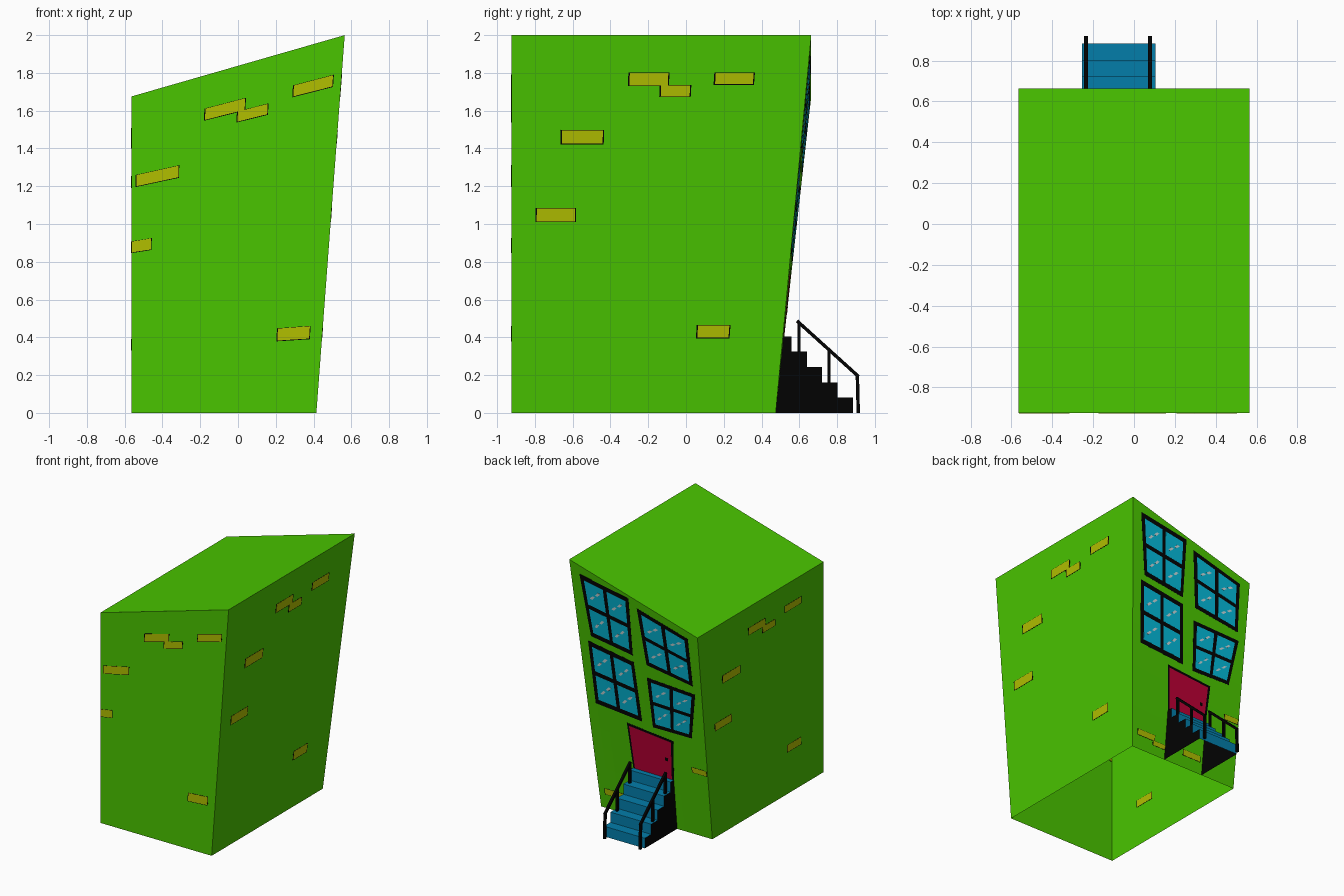
import bpy, bmesh
from mathutils import Vector

if "Cube" in bpy.data.objects:
    bpy.data.objects.remove(bpy.data.objects["Cube"])

def material(name, rgb):
    m = bpy.data.materials.new(name)
    m.diffuse_color = (*rgb, 1)
    m.use_nodes = True
    m.node_tree.nodes["Principled BSDF"].inputs["Base Color"].default_value = m.diffuse_color
    return m

GREEN = material("wall_green", (0.068, 0.56, 0.0))
YELLOW = material("brick_yellow", (0.44, 0.52, 0.0))
BLACK = material("black", (0.0006, 0.0006, 0.0006))
GLASS = material("glass_blue", (0.001, 0.48, 0.68))
GLINT = material("glint_grey", (0.55, 0.68, 0.70))
STEP = material("step_blue", (0.001, 0.205, 0.40))
RED = material("door_red", (0.50, 0.0, 0.035))

def finish(name, bm, *mats):
    me = bpy.data.meshes.new(name)
    bm.to_mesh(me)
    bm.free()
    ob = bpy.data.objects.new(name, me)
    bpy.context.collection.objects.link(ob)
    for m in mats:
        me.materials.append(m)
    return ob

def bilinear(q, u, v):
    a, b, c, d = (Vector(p) for p in q)
    return (a * (1 - u) + b * u) * (1 - v) + (d * (1 - u) + c * u) * v

def add_sheet(bm, quad, n=1):
    g = [[bm.verts.new(bilinear(quad, i / n, j / n)) for i in range(n + 1)] for j in range(n + 1)]
    for j in range(n):
        for i in range(n):
            bm.faces.new((g[j][i], g[j][i + 1], g[j + 1][i + 1], g[j + 1][i]))

# wall quads: bottom left, bottom right, top right, top left, seen from outside
XL, XB, XT, YF, YB, YT, ZL, ZR = -0.565, 0.415, 0.565, -0.925, 0.475, 0.663, 1.675, 2.0
a, b, c, d = (XL, YF, 0), (XB, YF, 0), (XB, YB, 0), (XL, YB, 0)
e, f, g, h = (XL, YF, ZL), (XT, YF, ZR), (XT, YT, ZR), (XL, YT, ZL)
FRONT, RIGHT, BACK, LEFT, ROOF = (a, b, f, e), (b, c, g, f), (c, d, h, g), (d, a, e, h), (e, f, g, h)

# crooked building shell, open underneath; the twisted back is a fine grid
bm = bmesh.new()
for q in (FRONT, RIGHT, LEFT, ROOF):
    add_sheet(bm, q)
add_sheet(bm, BACK, 12)
finish("building_walls", bm, GREEN)

def on_wall(quad):
    return lambda p: bilinear(quad, p[0], p[1])

def on_back(p):
    # (x, z) to a point on the leaning back wall
    s = t = 0.5
    for _ in range(12):
        t = p[1] / (ZL + (ZR - ZL) * s)
        s = (p[0] - XL) / (XB - XL + (XT - XB) * t)
    return Vector((p[0], YB + (YT - YB) * t, p[1]))

def add_plate(bm, surf, corners, thick, n=1):
    # thin plate set into the wall so it shows on both sides
    c2 = [(*p, 0) for p in corners]
    P = [surf(p) for p in corners]
    nrm = (P[2] - P[0]).cross(P[3] - P[1]).normalized() * thick / 2
    A, B = ([[bm.verts.new(surf(bilinear(c2, i / n, j / n)) + nrm * sgn)
              for i in range(n + 1)] for j in range(n + 1)] for sgn in (1, -1))
    for j in range(n):
        for i in range(n):
            bm.faces.new((A[j][i], A[j][i + 1], A[j + 1][i + 1], A[j + 1][i]))
            bm.faces.new((B[j][i], B[j + 1][i], B[j + 1][i + 1], B[j][i + 1]))
    def rim(G):
        return G[0][:-1] + [r[n] for r in G[:-1]] + G[n][:0:-1] + [r[0] for r in G[:0:-1]]
    ra, rb = rim(A), rim(B)
    for k in range(len(ra)):
        m = (k + 1) % len(ra)
        bm.faces.new((ra[k], rb[k], rb[m], ra[m]))

def rect(u0, u1, v0, v1):
    return [(u0, v0), (u1, v0), (u1, v1), (u0, v1)]

# loose bricks with a thin dark edge, same layout on three walls
bricks = [(.685, .80, .199, .232), (.09, .225, .507, .541), (.175, .315, .713, .748),
          (.40, .53, .867, .90), (.508, .606, .838, .867), (.69, .818, .87, .90)]
THIN, MID, THICK = 0.0016, 0.0028, 0.004
face, edge = bmesh.new(), bmesh.new()
for quad, scale, off in ((FRONT, 1.45, -0.228), (RIGHT, 1, 0), (LEFT, 1, 0)):
    for u0, u1, v0, v1 in bricks:
        u0, u1 = max(u0 * scale + off, 0.001), u1 * scale + off
        add_plate(face, on_wall(quad), rect(u0, u1, v0, v1), MID)
        add_plate(edge, on_wall(quad), rect(max(u0 - .005, 0.0005), u1 + .004, v0 - .002, v1 + .001), THIN)
for x0, x1, z0, z1 in ((-.43, -.555, .52, .56), (.37, .21, .115, .16), (.22, .07, .08, .115), (-.07, -.23, .1, .145)):
    add_plate(face, on_back, rect(x0, x1, z0, z1), MID)
    add_plate(edge, on_back, rect(x0 + .005, x1 - .004, z0 - .003, z1 + .002), THIN)
finish("bricks", face, YELLOW)
finish("brick_edges", edge, BLACK)

# crooked windows: (x, z) corners bottom left, bottom right, top right, top left
windows = [[(.41, 1.41), (.04, 1.355), (.045, 1.825), (.48, 1.905)],
           [(-.08, 1.31), (-.49, 1.25), (-.475, 1.64), (-.025, 1.765)],
           [(.405, .857), (-.005, .82), (.035, 1.30), (.44, 1.365)],
           [(-.10, .80), (-.445, .805), (-.505, 1.185), (-.075, 1.205)]]
def sub(q, corners):
    q3 = [(*p, 0) for p in q]
    return [tuple(bilinear(q3, *p)[:2]) for p in corners]

frame, glass, glint = bmesh.new(), bmesh.new(), bmesh.new()
for w in windows:
    add_plate(frame, on_back, w, THIN, 4)
    for u in (.075, .54):
        for v in (.075, .535):
            pane = sub(w, rect(u, u + .39, v, v + .39))
            add_plate(glass, on_back, pane, MID, 4)
            for gu, gv in ((.16, .30), (.50, .56)):
                streak = [(gu, gv), (gu + .14, gv), (gu + .32, gv + .17), (gu + .18, gv + .17)]
                add_plate(glint, on_back, sub(pane, streak), THICK)
finish("window_frames", frame, BLACK)
finish("window_panes", glass, GLASS)
finish("window_glints", glint, GLINT)

# door with frame and knob
door = [(.10, .375), (-.255, .375), (-.275, .733), (.135, .772)]
bm = bmesh.new()
add_plate(bm, on_back, door, THIN, 4)
finish("door_frame", bm, BLACK)
bm = bmesh.new()
add_plate(bm, on_back, sub(door, rect(.04, .95, 0, .95)), MID, 4)
finish("door", bm, RED)
bm = bmesh.new()
add_plate(bm, on_back, rect(-.19, -.215, .55, .575), THICK)
finish("door_knob", bm, BLACK)

# stairs: stepped profile (y, z), hollow below, black sides
X0, X1 = -0.255, 0.105
profile = [(0.883, 0)]
for i in range(5):
    y, z = 0.883 - 0.081 * i, 0.081 * (i + 1)
    profile += [(y, z), (y - 0.081 if i < 4 else on_back((0, z)).y, z)]
bm = bmesh.new()
L = [bm.verts.new((X0, y, z)) for y, z in profile]
R = [bm.verts.new((X1, y, z)) for y, z in profile]
for i in range(len(L) - 1):
    bm.faces.new((R[i], R[i + 1], L[i + 1], L[i]))
bl, br = bm.verts.new((X0, YB, 0)), bm.verts.new((X1, YB, 0))
for loop in (L + [bl], [br] + R[::-1]):
    bm.faces.new(loop).material_index = 1
bmesh.ops.triangulate(bm, faces=[p for p in bm.faces if p.material_index == 1])
finish("stairs", bm, STEP, BLACK)

# railings: three posts and a sloping handrail on each side
def add_bar(bm, x, p, q, w):
    p, q = Vector((x, *p)), Vector((x, *q))
    side, t = Vector((w, 0, 0)), (q - p).normalized()
    up = t.cross(Vector((1, 0, 0))) * w
    ring = [[bm.verts.new(o + side * i + up * j) for i, j in ((-1, -1), (1, -1), (1, 1), (-1, 1))] for o in (p, q)]
    bm.faces.new(ring[0])
    bm.faces.new(ring[1][::-1])
    for k in range(4):
        m = (k + 1) % 4
        bm.faces.new((ring[0][k], ring[1][k], ring[1][m], ring[0][m]))

for name, x in (("left_railing", 0.078), ("right_railing", -0.235)):
    bm = bmesh.new()
    for y0, y1, z0, z1 in ((.598, .598, .32, .48), (.757, .757, .16, .33), (.912, .907, 0, .2)):
        add_bar(bm, x, (y0, z0), (y1, z1), 0.009)
    add_bar(bm, x, (.588, .487), (.914, .192), 0.009)
    bmesh.ops.recalc_face_normals(bm, faces=bm.faces)
    finish(name, bm, BLACK)
